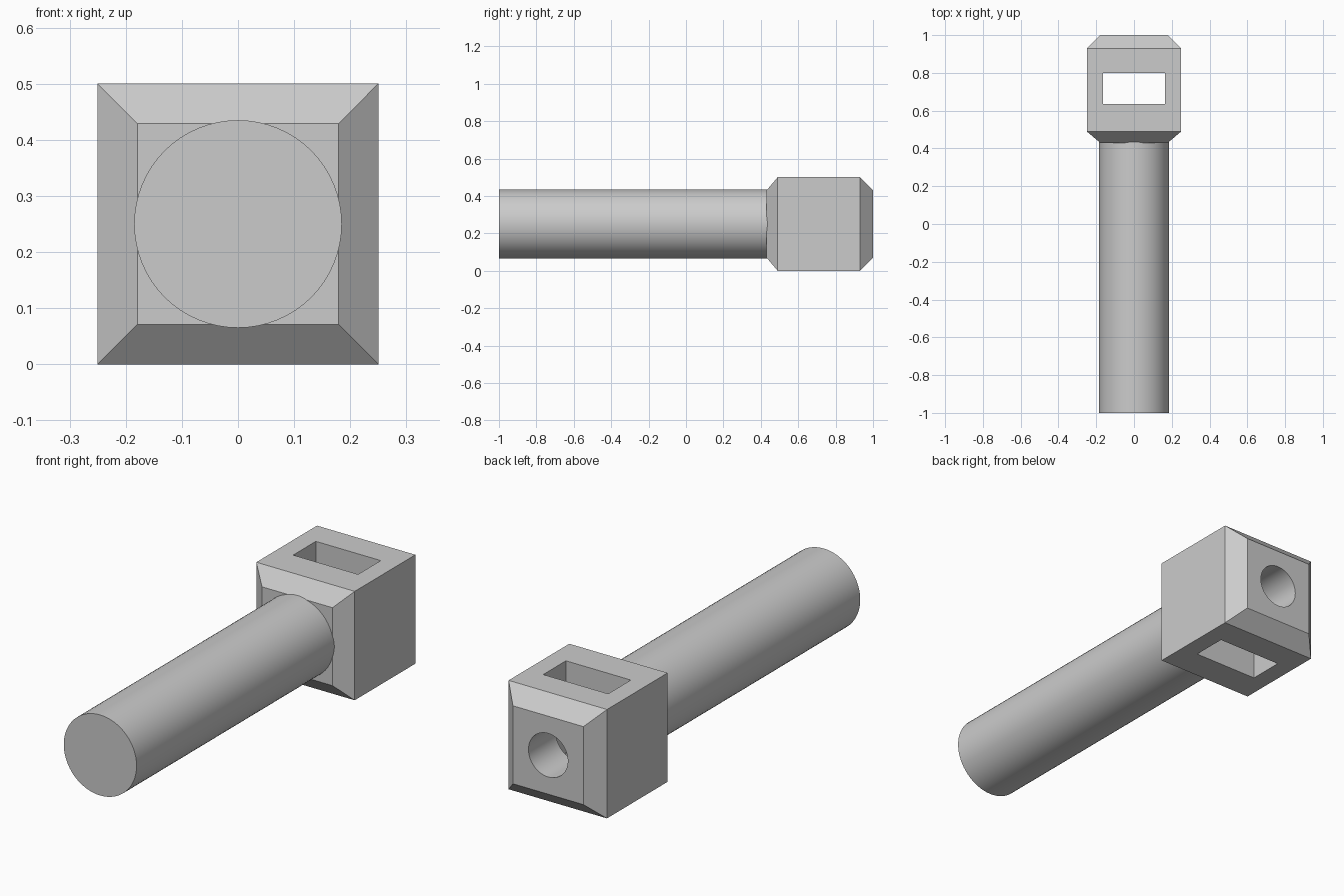
import bpy, bmesh, math
from mathutils import Matrix, Vector

if "Cube" in bpy.data.objects:
    bpy.data.objects.remove(bpy.data.objects["Cube"], do_unlink=True)

grey = bpy.data.materials.new("plain_grey")
grey.use_nodes = True
grey.diffuse_color = (0.6, 0.6, 0.6, 1)
grey.node_tree.nodes["Principled BSDF"].inputs["Base Color"].default_value = (0.6, 0.6, 0.6, 1)

MID = 0.25  # height of the long axis


def finish(name, bm):
    bmesh.ops.recalc_face_normals(bm, faces=bm.faces)
    mesh = bpy.data.meshes.new(name)
    bm.to_mesh(mesh)
    bm.free()
    mesh.materials.append(grey)
    obj = bpy.data.objects.new(name, mesh)
    bpy.context.collection.objects.link(obj)
    return obj


def rod(name, radius, y0, y1):
    bm = bmesh.new()
    place = Matrix.Translation((0, (y0 + y1) / 2, MID)) @ Matrix.Rotation(math.pi / 2, 4, "X")
    bmesh.ops.create_cone(bm, cap_ends=True, segments=64, radius1=radius,
                          radius2=radius, depth=y1 - y0, matrix=place)
    return finish(name, bm)


def block(name, size, centre):
    bm = bmesh.new()
    bmesh.ops.create_cube(bm, size=1, matrix=Matrix.Translation(centre) @ Matrix.Diagonal((*size, 1)))
    return finish(name, bm)


def cut(target, cutter):
    mod = target.modifiers.new("cut", "BOOLEAN")
    mod.operation = "DIFFERENCE"
    mod.solver = "EXACT"
    mod.object = cutter
    bpy.context.view_layer.objects.active = target
    bpy.ops.object.modifier_apply(modifier=mod.name)
    bpy.data.objects.remove(cutter, do_unlink=True)


# Square head: four square rings along y, tapered at both ends
bm = bmesh.new()
rings = []
for y, half in ((0.43, 0.179), (0.49, 0.25), (0.93, 0.25), (1.0, 0.179)):
    rings.append([bm.verts.new((sx * half, y, MID + sz * half))
                  for sx, sz in ((-1, -1), (1, -1), (1, 1), (-1, 1))])
for a, b in zip(rings, rings[1:]):
    for i in range(4):
        j = (i + 1) % 4
        bm.faces.new((a[i], a[j], b[j], b[i]))
bm.faces.new(rings[0])
bm.faces.new(rings[-1])
head = finish("head", bm)

# Upright slot through the head, and a round hole from the back into it
cut(head, block("slot_cutter", (0.33, 0.165, 0.8), (0, 0.718, MID)))
cut(head, rod("hole_cutter", 0.1, 0.72, 1.1))

# Round shaft, sunk a little into the head
shaft = rod("shaft", 0.185, -1.0, 0.46)

for obj in (head, shaft):
    bpy.ops.object.select_all(action="DESELECT")
    obj.select_set(True)
    bpy.context.view_layer.objects.active = obj
    bpy.ops.object.shade_smooth_by_angle(angle=math.radians(30))
